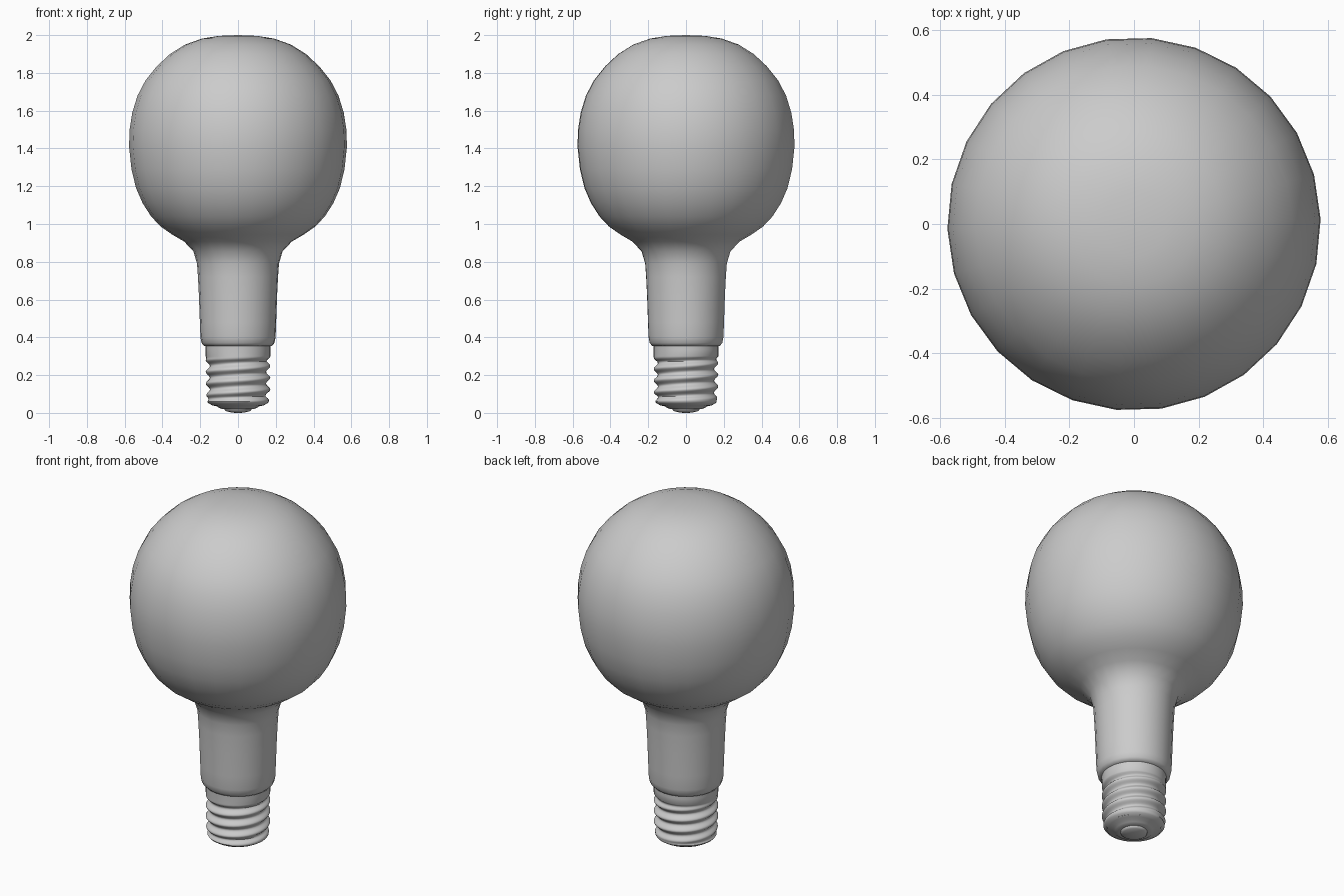
import bpy, bmesh, math

if "Cube" in bpy.data.objects:
    bpy.data.objects.remove(bpy.data.objects["Cube"], do_unlink=True)

grey = bpy.data.materials.new("plain grey")
grey.use_nodes = True
grey.diffuse_color = (0.6, 0.6, 0.6, 1)
grey.node_tree.nodes["Principled BSDF"].inputs["Base Color"].default_value = (0.6, 0.6, 0.6, 1)


def lathe(name, profile, sides, turn=0.0, radius=lambda r, z, a: r):
    """Spin (radius, height) points, listed bottom to top, about z."""
    bm = bmesh.new()
    rings = []
    for r, z in profile:
        if r == 0:
            rings.append([bm.verts.new((0, 0, z))] * sides)
            continue
        ring = []
        for i in range(sides):
            a = turn + math.tau * i / sides
            rr = radius(r, z, a)
            ring.append(bm.verts.new((rr * math.cos(a), rr * math.sin(a), z)))
        rings.append(ring)
    for low, high in zip(rings, rings[1:]):
        for i in range(sides):
            j = (i + 1) % sides
            corners = dict.fromkeys((low[i], low[j], high[j], high[i]))
            bm.faces.new(list(corners))
    mesh = bpy.data.meshes.new(name)
    bm.to_mesh(mesh)
    bm.free()
    mesh.materials.append(grey)
    obj = bpy.data.objects.new(name, mesh)
    bpy.context.collection.objects.link(obj)
    bpy.ops.object.select_all(action='DESELECT')
    obj.select_set(True)
    bpy.context.view_layer.objects.active = obj
    bpy.ops.object.shade_smooth_by_angle(angle=math.radians(50))
    return obj


# Glass globe flowing into the neck
lathe("glass_bulb", [
    (0.15, 0.352), (0.18, 0.355), (0.193, 0.37), (0.199, 0.40), (0.202, 0.48),
    (0.207, 0.62), (0.212, 0.72), (0.217, 0.79), (0.236, 0.855), (0.285, 0.907),
    (0.35, 0.945), (0.41, 0.987), (0.46, 1.04), (0.505, 1.11), (0.54, 1.19),
    (0.564, 1.29), (0.577, 1.41), (0.574, 1.5), (0.56, 1.59), (0.532, 1.68),
    (0.49, 1.76), (0.43, 1.835), (0.36, 1.9), (0.28, 1.95), (0.19, 1.982),
    (0.1, 1.996), (0, 2.0)], 26, math.radians(1.5))

# Screw shell with a helical thread that fades out at both ends
PITCH, LOW, HIGH, ROWS = 0.062, 0.06, 0.3, 44


def thread(r, z, a):
    fade = max(0, min(1, (z - LOW) / 0.025, (HIGH - z) / 0.025))
    wave = 0.5 - 0.5 * math.cos(math.tau * z / PITCH - a)
    return r - 0.022 * fade * wave


shell = [(0.145, 0.045), (0.157, 0.052)]
shell += [(0.171 - 0.008 * max(0, 1 - k / 10), LOW + (HIGH - LOW) * k / ROWS)
          for k in range(ROWS + 1)]
shell += [(0.171, 0.335), (0.172, 0.358)]
lathe("screw_shell", shell, 40, 0, thread)

# Insulated bottom with its stepped centre contact
lathe("base_insulator", [(0, 0.02), (0.08, 0.02), (0.1, 0.026), (0.112, 0.035),
                         (0.135, 0.039), (0.145, 0.045)], 32)
lathe("centre_contact", [(0, 0), (0.03, 0.001), (0.06, 0.008), (0.07, 0.014),
                         (0.072, 0.024)], 24)
